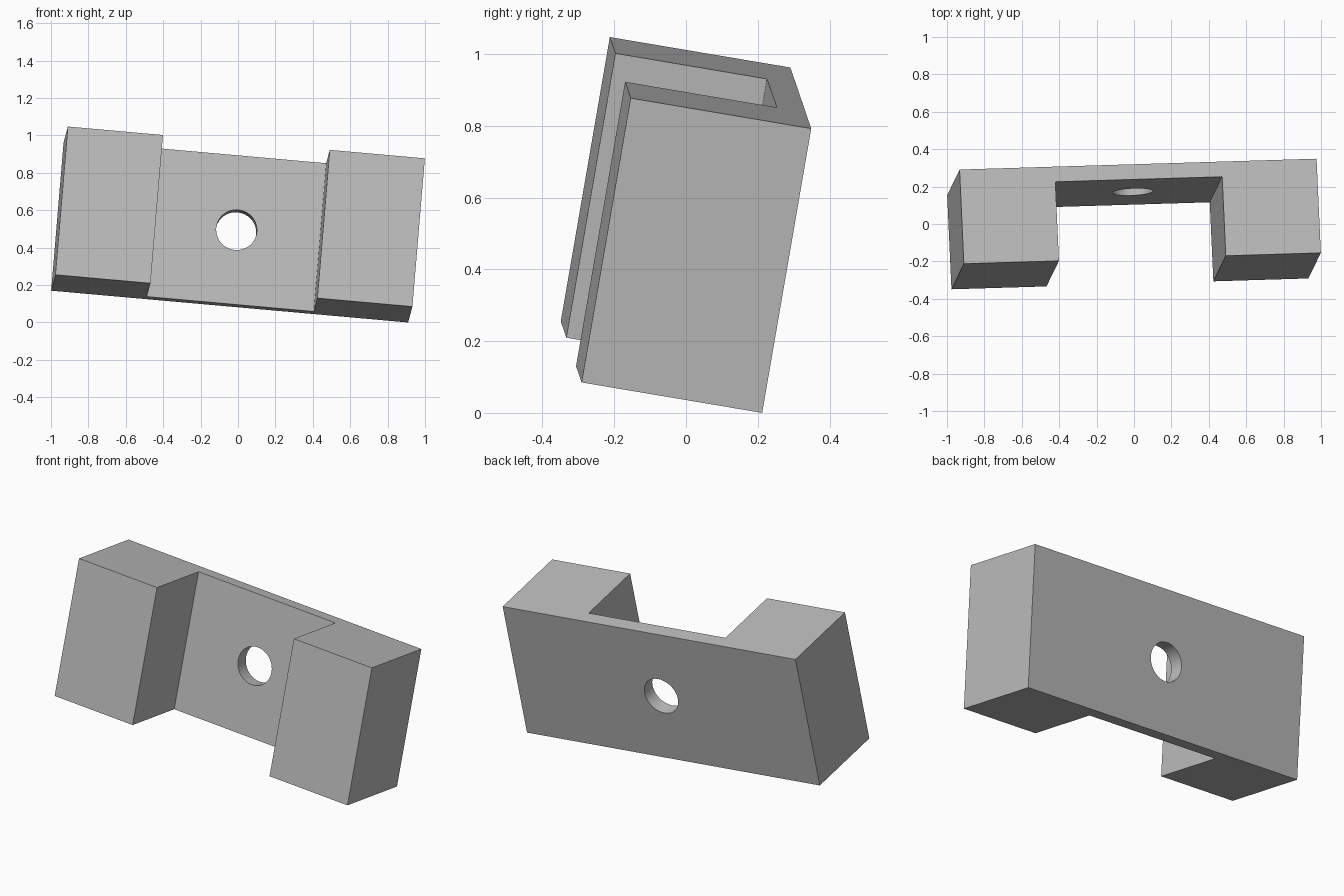
import bpy
import bmesh
from mathutils import Matrix, Vector

cube = bpy.data.objects.get("Cube")
if cube:
    bpy.data.objects.remove(cube, do_unlink=True)

LENGTH, DEPTH, HEIGHT = 1.917, 0.511, 0.807
GAP, WEB, HOLE_RADIUS = 0.896, 0.082, 0.109

grey = bpy.data.materials.new("plain grey")
colour = (0.5, 0.5, 0.5, 1)
grey.use_nodes = True
grey.diffuse_color = colour
grey.node_tree.nodes["Principled BSDF"].inputs["Base Color"].default_value = colour


def add_object(name, bm):
    bmesh.ops.recalc_face_normals(bm, faces=bm.faces)
    mesh = bpy.data.meshes.new(name)
    bm.to_mesh(mesh)
    bm.free()
    mesh.materials.append(grey)
    obj = bpy.data.objects.new(name, mesh)
    bpy.context.collection.objects.link(obj)
    return obj


# U-shaped bracket: mirrored half profile, extruded upward
x, y, gap, inner = LENGTH / 2, DEPTH / 2, GAP / 2, DEPTH / 2 - WEB
half = [(gap, inner), (gap, -y), (x, -y), (x, y)]
profile = half + [(-px, py) for px, py in reversed(half)]
bm = bmesh.new()
base = bm.faces.new([bm.verts.new((px, py, -HEIGHT / 2)) for px, py in profile])
top = bmesh.ops.extrude_face_region(bm, geom=[base])["geom"]
bmesh.ops.translate(bm, vec=(0, 0, HEIGHT),
                    verts=[v for v in top if isinstance(v, bmesh.types.BMVert)])
bracket = add_object("bracket", bm)

# Round screw hole through the web
bm = bmesh.new()
bmesh.ops.create_cone(bm, cap_ends=True, segments=64, radius1=HOLE_RADIUS,
                      radius2=HOLE_RADIUS, depth=WEB * 3,
                      matrix=Matrix.Translation((0, y - WEB / 2, 0))
                      @ Matrix.Rotation(1.5707963, 4, "X"))
cutter = add_object("hole_cutter", bm)
cutter.hide_render = True

cut = bracket.modifiers.new("hole", "BOOLEAN")
cut.operation = "DIFFERENCE"
cut.solver = "EXACT"
cut.object = cutter
bpy.ops.object.select_all(action="DESELECT")
bpy.context.view_layer.objects.active = bracket
bracket.select_set(True)
bpy.ops.object.modifier_apply(modifier=cut.name)
bpy.data.objects.remove(cutter, do_unlink=True)
bpy.ops.object.shade_smooth_by_angle()

# Tilt the whole bracket and rest its lowest corner on the ground
along = Vector((1.908, 0.058, -0.17)).normalized()
up = Vector((0.067, 0.137, 0.794))
up = (up - along * up.dot(along)).normalized()
back = up.cross(along)
tilt = Matrix((along, back, up)).transposed().to_4x4()
lowest = min((tilt @ v.co).z for v in bracket.data.vertices)
bracket.matrix_world = Matrix.Translation((0, 0, -lowest)) @ tilt
